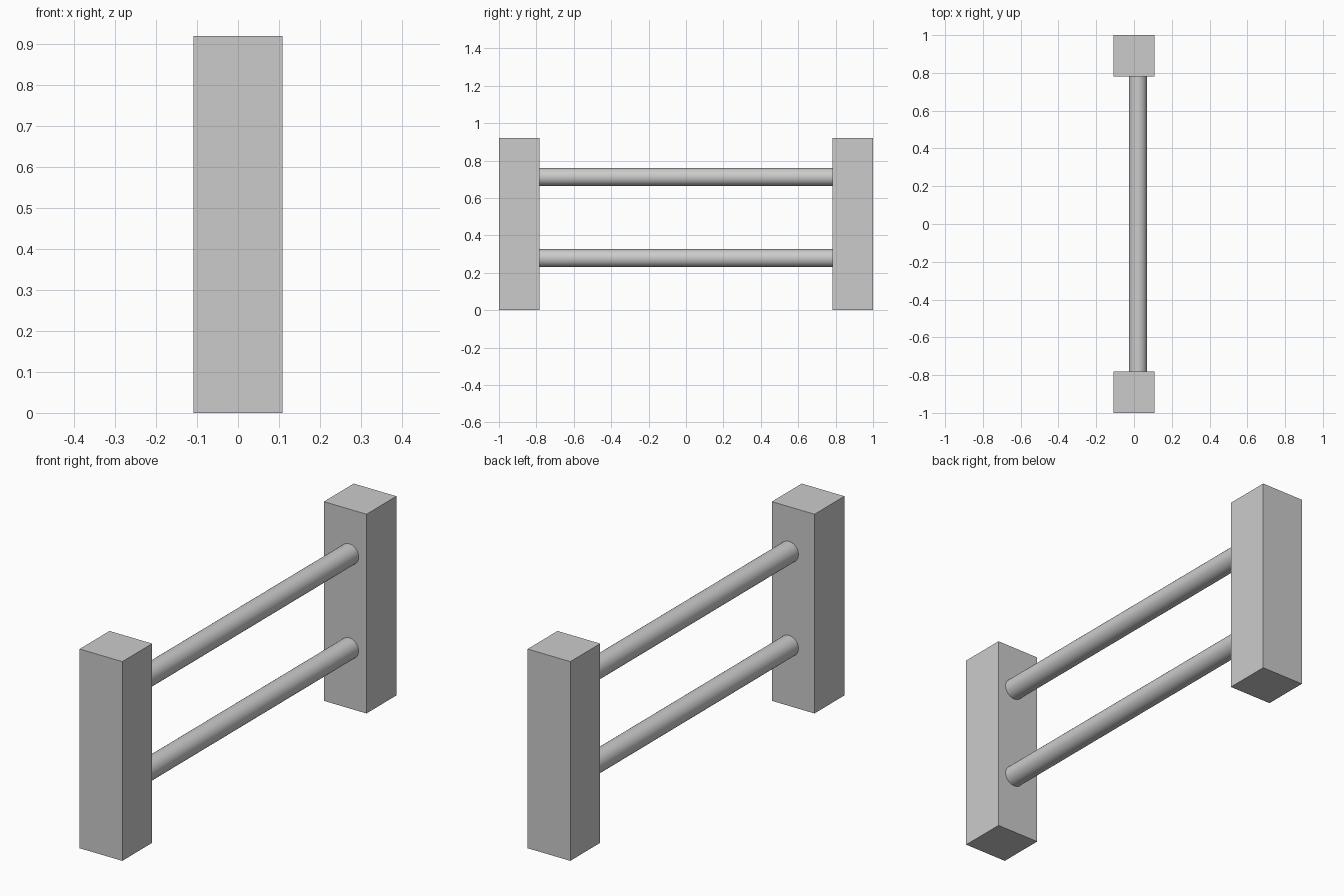
import bpy
from math import radians

if "Cube" in bpy.data.objects:
    bpy.data.objects.remove(bpy.data.objects["Cube"])

POST_W, POST_H = 0.218, 0.92
POST_Y = 1 - POST_W / 2
RAIL_R, RAIL_X = 0.048, 0.021


def post(name, y):
    bpy.ops.mesh.primitive_cube_add(size=1, location=(0, y, POST_H / 2))
    ob = bpy.context.object
    ob.name = name
    ob.scale = (POST_W, POST_W, POST_H)
    bpy.ops.object.transform_apply(location=False, rotation=False, scale=True)


def rail(name, z):
    # Ends sit just inside the inner faces of the posts
    bpy.ops.mesh.primitive_cylinder_add(
        vertices=32, radius=RAIL_R, depth=2 * (1 - POST_W) + 0.01,
        location=(RAIL_X, 0, z), rotation=(radians(90), 0, 0))
    bpy.context.object.name = name
    bpy.ops.object.shade_smooth_by_angle(angle=radians(30))


# Square end posts
post("front_post", -POST_Y)
post("back_post", POST_Y)

# Round horizontal rails
rail("lower_rail", 0.278)
rail("upper_rail", 0.712)
